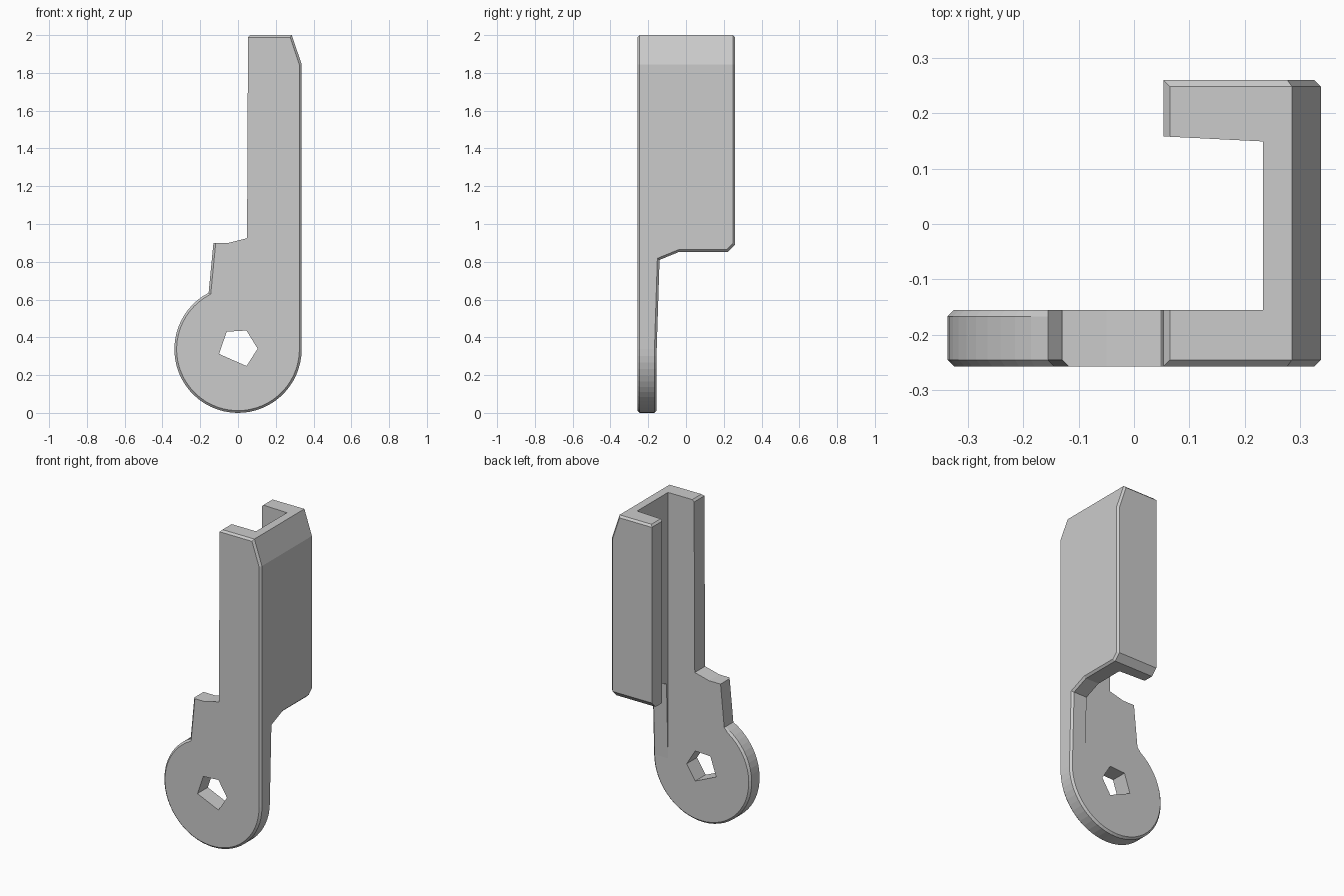
import bpy, bmesh, math
from mathutils import Vector

if "Cube" in bpy.data.objects:
    bpy.data.objects.remove(bpy.data.objects["Cube"])

R, CZ, C = 0.337, 0.337, 0.012   # disc radius, disc centre height, chamfer size

grey = bpy.data.materials.new("light_grey")
grey.diffuse_color = (0.6, 0.6, 0.6, 1)
grey.use_nodes = True
grey.node_tree.nodes["Principled BSDF"].inputs["Base Color"].default_value = grey.diffuse_color


def skin(name, rings):
    """Closed solid through matching rings of 3D points."""
    bm = bmesh.new()
    vs = [[bm.verts.new(p) for p in r] for r in rings]
    n = len(vs[0])
    bm.faces.new(vs[0])
    bm.faces.new(vs[-1][::-1])
    for a, b in zip(vs, vs[1:]):
        for i in range(n):
            j = (i + 1) % n
            bm.faces.new((a[i], a[j], b[j], b[i]))
    bmesh.ops.recalc_face_normals(bm, faces=bm.faces)
    me = bpy.data.meshes.new(name)
    bm.to_mesh(me)
    bm.free()
    me.materials.append(grey)
    ob = bpy.data.objects.new(name, me)
    bpy.context.collection.objects.link(ob)
    return ob


def inset(pts, dist):
    """Move each edge of a clockwise outline inwards by its own distance."""
    out = []
    n = len(pts)
    for i in range(n):
        p, a, b = Vector(pts[i]), Vector(pts[i - 1]), Vector(pts[(i + 1) % n])
        u, v = (p - a).normalized(), (b - p).normalized()
        n1, n2 = Vector((u.y, -u.x)), Vector((v.y, -v.x))
        d1, d2 = n1.dot(p) + dist[i - 1], n2.dot(p) + dist[i]
        det = n1.x * n2.y - n1.y * n2.x
        out.append(((d1 * n2.y - d2 * n1.y) / det, (n1.x * d2 - n2.x * d1) / det))
    return out


# Front outline, clockwise: stem, disc, small stop tab
outline = [(0.053, 1.988), (0.065, 2.0), (0.285, 2.0), (R, 1.845)]
SEG = 40
for i in range(SEG + 1):
    t = -math.radians(242.5) * i / SEG
    outline.append((R * math.cos(t), CZ + R * math.sin(t)))
outline += [(-0.13, 0.90), (-0.05, 0.90), (0.048, 0.925)]
edge_chamfer = [0] + [C] * (len(outline) - 4) + [0, 0, 0]
small = inset(outline, edge_chamfer)
bracket = skin("bracket", [[(x, y, z) for x, z in pts] for y, pts in (
    (-0.257, small), (-0.257 + C, outline), (0.26 - C, outline), (0.26, small))])

# Channel hollow, seen from above
plan = [(-1, -0.155), (0.233, -0.155), (0.233, 0.149), (0.0535, 0.158), (0.0535, 0.5), (-1, 0.5)]
hollow = skin("channel_cutter", [[(x, y, z) for x, y in plan] for z in (-1, 3)])

# Space below the channel, seen from the side
side = [(-0.155, -1), (-0.155, 0.34), (-0.14, 0.81), (-0.035, 0.853), (0.222, 0.853),
        (0.28, 0.911), (0.5, 0.911), (0.5, -1)]
below = skin("lower_cutter", [[(x, y, z) for y, z in side] for x in (-1.5, 1.5)])

# Five-sided hole in the disc
pent = [(-0.06, 0.43), (0.045, 0.436), (0.104, 0.34), (0.045, 0.248), (-0.10, 0.312)]
hole = skin("hole_cutter", [[(x, y, z) for x, z in pent] for y in (-0.5, 0.0)])

bpy.context.view_layer.objects.active = bracket
for cutter in (hollow, below, hole):
    m = bracket.modifiers.new("cut", 'BOOLEAN')
    m.operation, m.solver, m.object = 'DIFFERENCE', 'EXACT', cutter
    bpy.ops.object.modifier_apply(modifier=m.name)
for cutter in (hollow, below, hole):
    bpy.data.objects.remove(cutter)

# Chamfer the rear rim of the disc and the lower rim of the channel wall
bm = bmesh.new()
bm.from_mesh(bracket.data)
bmesh.ops.remove_doubles(bm, verts=bm.verts, dist=0.0005)
bmesh.ops.dissolve_limit(bm, angle_limit=0.01, verts=bm.verts, edges=bm.edges)


def on_rim(v):
    x, y, z = v.co
    round_part = z < 0.64 and abs(math.hypot(x, z - CZ) - R) < 0.003
    return y > -0.2 and z < 0.9 and (round_part or abs(x - R) < 0.002)


rim = [e for e in bm.edges if all(on_rim(v) for v in e.verts)
       and len(e.link_faces) == 2 and e.calc_face_angle(0) > 0.5]
bmesh.ops.bevel(bm, geom=rim, offset=C, offset_type='OFFSET', segments=1,
                affect='EDGES', profile=0.5, clamp_overlap=True)
bm.to_mesh(bracket.data)
bm.free()
